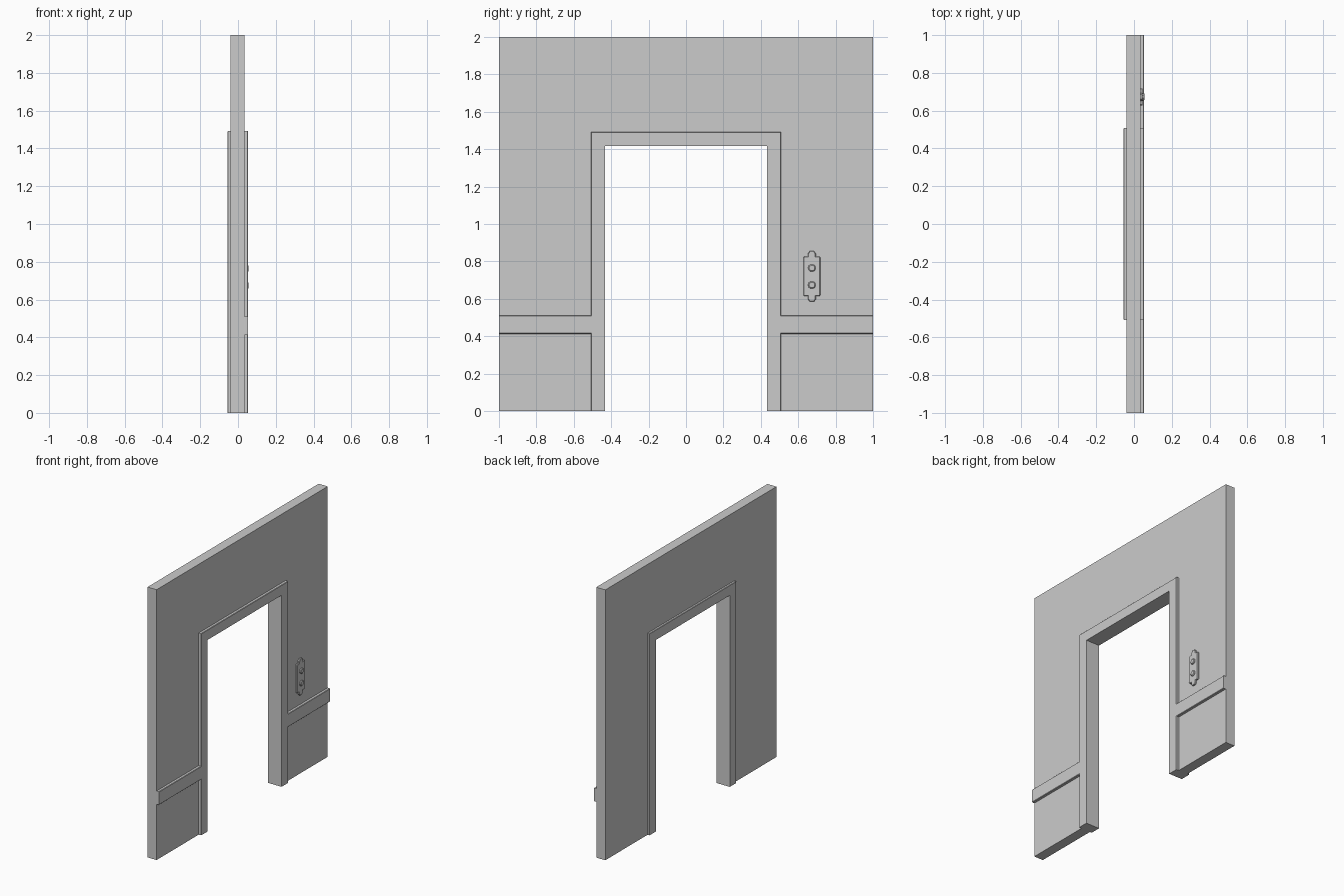
import bpy, bmesh
from math import cos, sin, pi

if "Cube" in bpy.data.objects:
    bpy.data.objects.remove(bpy.data.objects["Cube"])

WALL_BACK, WALL_FRONT = -0.04, 0.034


def loft(name, sections):
    """Solid from matching (x, [(y, z), ...]) outlines stacked along x."""
    bm = bmesh.new()
    rings = [[bm.verts.new((x, y, z)) for y, z in pts] for x, pts in sections]
    n = len(rings[0])
    for a, b in zip(rings, rings[1:]):
        for i in range(n):
            j = (i + 1) % n
            bm.faces.new((a[i], a[j], b[j], b[i]))
    bm.faces.new(rings[0][::-1])
    bm.faces.new(rings[-1])
    bmesh.ops.recalc_face_normals(bm, faces=bm.faces)
    me = bpy.data.meshes.new(name)
    bm.to_mesh(me)
    bm.free()
    ob = bpy.data.objects.new(name, me)
    bpy.context.collection.objects.link(ob)
    return ob


def both(half):
    """Mirror a half outline (listed from bottom to top middle) across y = 0."""
    return half + [(-y, z) for y, z in reversed(half)]


OPEN_Y, OPEN_Z = 0.432, 1.417


def arch(outer):
    """Doorway-shaped outline: outer half profile, then the opening edge."""
    right = outer
    left = [(-y, z) for y, z in reversed(outer)]
    return right + left + [(-OPEN_Y, 0), (-OPEN_Y, OPEN_Z), (OPEN_Y, OPEN_Z), (OPEN_Y, 0)]


# Wall with door opening
wall = arch([(1, 0), (1, 2)])
loft("wall", [(WALL_BACK, wall), (WALL_FRONT, wall)])


# Door casing on the back, with a small chamfer on its outer edge
def casing(c):
    return arch([(0.508 - c, 0), (0.508 - c, 1.492 - c)])


loft("back_casing", [(WALL_BACK, casing(0)), (-0.053, casing(0)), (-0.056, casing(0.003))])


# Door casing on the front, joined with the rail that runs to both wall ends
def casing_rail(c):
    e = 0.508 - c
    return arch([(e, 0), (e, 0.413 + c), (1, 0.413 + c), (1, 0.511 - c),
                 (e, 0.511 - c), (e, 1.492 - c)])


loft("front_casing_and_rail", [(WALL_FRONT, casing_rail(0)), (0.051, casing_rail(0)),
                               (0.054, casing_rail(0.003))])

# Switch plate with rounded tabs at top and bottom
PY, PZ = 0.673, 0.72


def plate(c):
    w, h, t = 0.045 - c, 0.106 - c, 0.021 - c
    q = [(w, 0), (w, h - 0.006), (w - 0.004, h), (t, h),
         (t, h + 0.016), (t * 0.55, h + 0.029)]
    top = q + [(-y, z) for y, z in reversed(q)]
    bottom = [(-y, -z) for y, z in top[1:-1]]
    return [(PY + y, PZ + z) for y, z in top + bottom]


loft("switch_plate", [(WALL_FRONT, plate(0)), (0.043, plate(0)), (0.046, plate(0.003))])


# Two round buttons
def circle(z, r):
    return [(PY + r * cos(i * pi / 5), z + r * sin(i * pi / 5)) for i in range(10)]


for i, z in enumerate((0.674, 0.765)):
    loft(f"button_{i + 1}", [(0.044, circle(z, 0.021)), (0.052, circle(z, 0.02)),
                             (0.056, circle(z, 0.015))])
